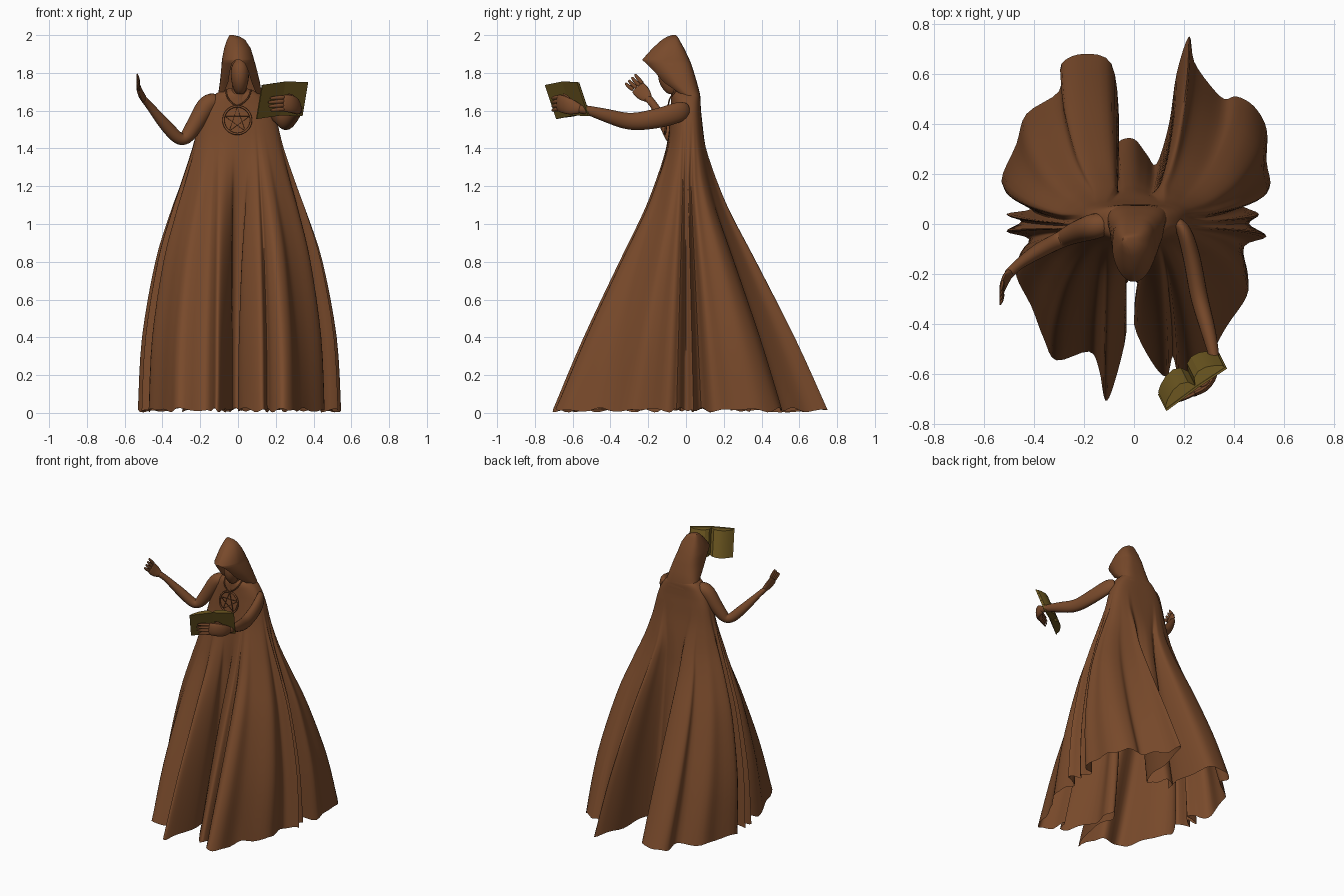
import bpy, bmesh, math
from mathutils import Vector as V

if "Cube" in bpy.data.objects:
    bpy.data.objects.remove(bpy.data.objects["Cube"])


def material(name, rgb):
    m = bpy.data.materials.new(name)
    m.diffuse_color = (*rgb, 1)
    m.use_nodes = True
    m.node_tree.nodes["Principled BSDF"].inputs["Base Color"].default_value = m.diffuse_color
    return m


BROWN = material("brown cloth", (0.19, 0.068, 0.024))
OLIVE = material("olive book", (0.155, 0.098, 0.015))


def make(name, verts, faces, mat=BROWN, subsurf=0, angle=60):
    me = bpy.data.meshes.new(name)
    me.from_pydata([tuple(v) for v in verts], [], faces)
    bm = bmesh.new()
    bm.from_mesh(me)
    bmesh.ops.recalc_face_normals(bm, faces=bm.faces)
    bm.to_mesh(me)
    bm.free()
    ob = bpy.data.objects.new(name, me)
    bpy.context.collection.objects.link(ob)
    me.materials.append(mat)
    if subsurf:
        md = ob.modifiers.new("smooth", 'SUBSURF')
        md.levels = md.render_levels = subsurf
    bpy.ops.object.select_all(action='DESELECT')
    ob.select_set(True)
    bpy.context.view_layer.objects.active = ob
    bpy.ops.object.shade_smooth_by_angle(angle=math.radians(angle))


def grid_faces(rows, n, closed=True):
    return [(r*n + i, r*n + (i+1) % n, (r+1)*n + (i+1) % n, (r+1)*n + i)
            for r in range(rows - 1) for i in range(n if closed else n - 1)]


def spline(pts, steps, closed=False):
    """Smooth interpolation through the points."""
    pts, n, out = [V(p) for p in pts], len(pts), []
    for i in range(n if closed else n - 1):
        idx = [i - 1, i, i + 1, i + 2]
        idx = [j % n if closed else min(max(j, 0), n - 1) for j in idx]
        a, b, c, d = (pts[j] for j in idx)
        for s in range(steps):
            t = s / steps
            out.append(0.5*(2*b + (c-a)*t + (2*a-5*b+4*c-d)*t*t + (3*b-a-3*c+d)*t**3))
    return out if closed else out + [pts[-1]]


def power(v, e):
    return math.copysign(abs(v)**e, v)


def tube(name, path, radii, ref=(0, 0, 1), n=10, subsurf=1, steps=3):
    """Limb along a path; radii are (across, along ref) pairs."""
    pts = spline(path, steps)
    rad = spline(radii, steps)
    verts = []
    for i, p in enumerate(pts):
        t = (pts[min(i+1, len(pts)-1)] - pts[max(i-1, 0)]).normalized()
        side = t.cross(V(ref)).normalized()
        up = side.cross(t)
        for k in range(n):
            a = 2*math.pi*k/n
            verts.append(p + side*math.cos(a)*rad[i][0] + up*math.sin(a)*rad[i][1])
    m = len(pts)
    faces = grid_faces(m, n) + [tuple(range(n)), tuple(range((m-1)*n, m*n))]
    make(name, verts, faces, BROWN, subsurf)


# Robe: folded hem blending up into a flat-backed oval at the shoulders
# hem x, y and, for some points, the angle in degrees it reaches on the oval
hem = [(.53, -.05, -7), (.46, 0), (.50, .04), (.43, .08), (.54, .14), (.53, .25), (.53, .38, 28),
       (.48, .47), (.41, .51), (.36, .50), (.30, .56, 53), (.24, .65), (.22, .75, 66),
       (.17, .60), (.14, .40), (.09, .24, 74), (.05, .28), (0, .34, 90), (-.06, .33),
       (-.075, .27, 104), (-.06, .42), (-.09, .64, 110), (-.20, .68, 115), (-.29, .64),
       (-.30, .53, 127), (-.43, .44), (-.47, .32), (-.53, .17, 166), (-.46, .10), (-.41, .06),
       (-.51, .04, 180), (-.45, .01), (-.51, -.03), (-.42, -.06), (-.46, -.13), (-.47, -.21),
       (-.41, -.33, 208), (-.36, -.46), (-.31, -.545, 229), (-.18, -.51, 236), (-.14, -.58),
       (-.115, -.705, 245), (-.08, -.64), (-.03, -.43, 261), (-.045, -.28, 267), (-.01, -.22),
       (.025, -.27), (0, -.40, 288), (.07, -.55), (.13, -.61, 294), (.155, -.53, 297),
       (.18, -.62), (.235, -.69, 302), (.29, -.64), (.32, -.51, 312), (.37, -.41),
       (.45, -.29), (.455, -.20, 342), (.44, -.09)]
anchors = [(i, p[2]) for i, p in enumerate(hem) if len(p) > 2] + [(len(hem), 353)]
STEPS = 4
outline = spline([p[:2] for p in hem], STEPS, True)


def top_angle(i):
    for (a, p), (b, q) in zip(anchors, anchors[1:]):
        if a <= i <= b:
            return math.radians(p + (q - p)*(i - a)/(b - a))


# height, width scale, depth scale, fold strength
levels = [(.015, 1, 1, 1), (.4, .96, .77, .97), (.8, .83, .505, .85), (1.05, .69, .335, .65),
          (1.2, .59, .25, .45), (1.4, .46, .155, .12), (1.55, .385, .118, 0),
          (1.63, .32, .108, 0), (1.69, .22, .10, 0), (1.72, .08, .05, 0)]
rows, verts = spline(levels, 4), []
for z, sx, sy, w in rows:
    w = max(w, 0)
    flat = 1 - .4*max(0, 1 - w/.4)
    for i, p in enumerate(outline):
        a = top_angle(i/STEPS)
        c, s = math.cos(a), math.sin(a)
        if s > 0:
            c, s = power(c, flat), power(s, flat)
        x = .53*c*(1-w) + p.x*w
        y = .72*s*(1-w) + p.y*w
        wave = .015*math.sin(i*.9)*math.cos(i*.23) * max(0, 1 - z/.1)
        verts.append((x*sx, y*sy, z + wave))
make("robe", verts, grid_faces(len(rows), len(outline)), angle=80)

# Hood: flat-backed open arcs whose front gap closes under the brow
# height, front y, back y, half width, front gap in degrees, x shift
hood = [(1.64, -.03, .078, .128, 62, .01), (1.69, -.06, .074, .116, 54, .01),
        (1.75, -.14, .058, .106, 40, .01), (1.81, -.19, .04, .096, 34, .006),
        (1.85, -.222, .027, .089, 26, .002), (1.866, -.232, .02, .086, 12, 0),
        (1.872, -.23, .018, .085, 0, 0), (1.93, -.178, -.01, .07, 0, -.003),
        (1.975, -.128, -.035, .048, 0, -.01), (1.992, -.10, -.045, .03, 0, -.02),
        (2.0, -.075, -.055, .01, 0, -.035)]
N, verts = 33, []
for z, yf, yb, hw, gap, cx in hood:
    g = math.radians(gap)
    for k in range(N):
        a = g + (2*math.pi - 2*g)*k/(N-1)
        s, c = math.sin(a), math.cos(a)
        if c < 0:
            s, c = power(s, .6), power(c, .6)
        else:
            s *= 1 - .12*c
        verts.append((cx + hw*s, (yf+yb)/2 - (yb-yf)/2*c, z))
faces = grid_faces(len(hood), N, False) + [tuple(range((len(hood)-1)*N, len(hood)*N - 1))]
make("hood", verts, faces, angle=50)

# Head and neck
tube("head", [(.01, -.07, 1.69), (.01, -.075, 1.715), (.01, -.085, 1.77), (.01, -.085, 1.83),
              (.01, -.075, 1.88)],
     [(.02, .02), (.036, .045), (.05, .065), (.048, .06), (.015, .02)], ref=(0, 1, 0))
tube("neck", [(.005, -.03, 1.62), (.005, -.04, 1.70), (.01, -.05, 1.76)],
     [(.06, .055), (.042, .042), (.04, .04)], ref=(0, 1, 0))

# Raised arm and open hand
tube("raised_arm",
     [(-.11, 0, 1.64), (-.16, -.01, 1.635), (-.235, -.035, 1.515), (-.298, -.065, 1.445),
      (-.385, -.11, 1.525), (-.465, -.165, 1.622), (-.505, -.205, 1.67)],
     [(.045, .045), (.056, .055), (.046, .046), (.037, .036), (.034, .032), (.022, .022),
      (.018, .024)], ref=(0, 1, 0))
tube("raised_palm", [(-.495, -.195, 1.66), (-.515, -.225, 1.69), (-.53, -.26, 1.728)],
     [(.016, .022), (.014, .042), (.010, .042)], ref=(0, .7, .7))
for i in range(4):
    b = V((-.525, -.278 + .016*i, 1.71 + .011*i))
    d = V((-.007, -.044 + .001*i, .032 + .005*i))
    tube(f"raised_finger_{i+1}", [b, b + d*.6, b + d + V((-.003, 0, .004))],
         [(.010, .013), (.009, .012), (.004, .007)], n=6)
tube("raised_thumb", [(-.51, -.205, 1.68), (-.512, -.2, 1.70), (-.515, -.205, 1.72)],
     [(.012, .013), (.009, .010), (.004, .004)], ref=(0, 1, 0), n=6)

# Extended arm and the hand supporting the book
tube("extended_arm",
     [(.17, .01, 1.605), (.20, -.03, 1.595), (.232, -.14, 1.562), (.26, -.29, 1.542),
      (.295, -.42, 1.574), (.318, -.52, 1.602), (.322, -.57, 1.61)],
     [(.02, .035), (.032, .056), (.037, .056), (.037, .048), (.032, .038), (.023, .026),
      (.018, .024)])
tube("book_palm", [(.322, -.555, 1.607), (.314, -.61, 1.62), (.28, -.655, 1.636),
                   (.235, -.678, 1.641)],
     [(.017, .024), (.018, .044), (.018, .05), (.013, .048)])
for i in range(4):
    z = 1.608 + .021*i
    reach = (.0, .012, .014, .004)[i]
    tube(f"book_finger_{i+1}", [(.245, -.674, z), (.205, -.694, z - .002),
                                (.172 - reach, -.71, z - .006)],
         [(.012, .014), (.011, .013), (.005, .007)], n=6)
tube("book_thumb", [(.30, -.61, 1.65), (.29, -.635, 1.675), (.265, -.65, 1.688)],
     [(.013, .013), (.011, .011), (.005, .005)], ref=(0, 1, 0), n=6)

# Open book: each half is a cover plate and a bulged page block
up, reader = V((.03, -.06, .18)), V((-.57, .82, 0))
spine = V((.222, -.597, 1.574))
for side, edge in (("left", V((.10, -.688, 1.556))), ("right", V((.342, -.518, 1.572)))):
    def prism(name, section, lo, hi):
        n = len(section)
        vs = [p + up*lo for p in section] + [p + up*hi for p in section]
        make(name, vs, grid_faces(2, n) + [tuple(range(n)), tuple(range(n, 2*n))], OLIVE, angle=30)
    prism(side + "_cover", [spine, edge, edge + reader*.008, spine + reader*.008], 0, 1)
    bulge = [(0, .012), (.1, .04), (.3, .054), (.55, .05), (.8, .034), (.96, .016)]
    pages = [spine.lerp(edge, t) + reader*h for t, h in bulge]
    pages += [spine.lerp(edge, .96) + reader*.006, spine + reader*.006]
    prism(side + "_pages", pages, .02, .98)


# Pendant: ring with a five-pointed star, hung from a cord
def wire(name, pts, r, cyclic=False):
    cu = bpy.data.curves.new(name, 'CURVE')
    cu.dimensions = '3D'
    cu.bevel_depth, cu.bevel_resolution = r, 2
    sp = cu.splines.new('POLY')
    sp.points.add(len(pts) - 1)
    for q, p in zip(sp.points, pts):
        q.co = (*p, 1)
    sp.use_cyclic_u = cyclic
    cu.materials.append(BROWN)
    bpy.context.collection.objects.link(bpy.data.objects.new(name, cu))


def on_disc(a, r):
    return V((-.004 + r*math.sin(a), -.101 + .14*r*math.cos(a), 1.55 + r*math.cos(a)))


wire("pendant_ring", [on_disc(2*math.pi*k/40, .073) for k in range(40)], .006, True)
wire("pendant_star", [on_disc(4*math.pi*k/5, .07) for k in range(5)], .004, True)
wire("cord", spline([(-.065, -.05, 1.71), (-.055, -.082, 1.67), (-.03, -.092, 1.64),
                     (-.004, -.094, 1.626), (.025, -.092, 1.64), (.055, -.082, 1.67),
                     (.07, -.05, 1.71)], 5), .004)
